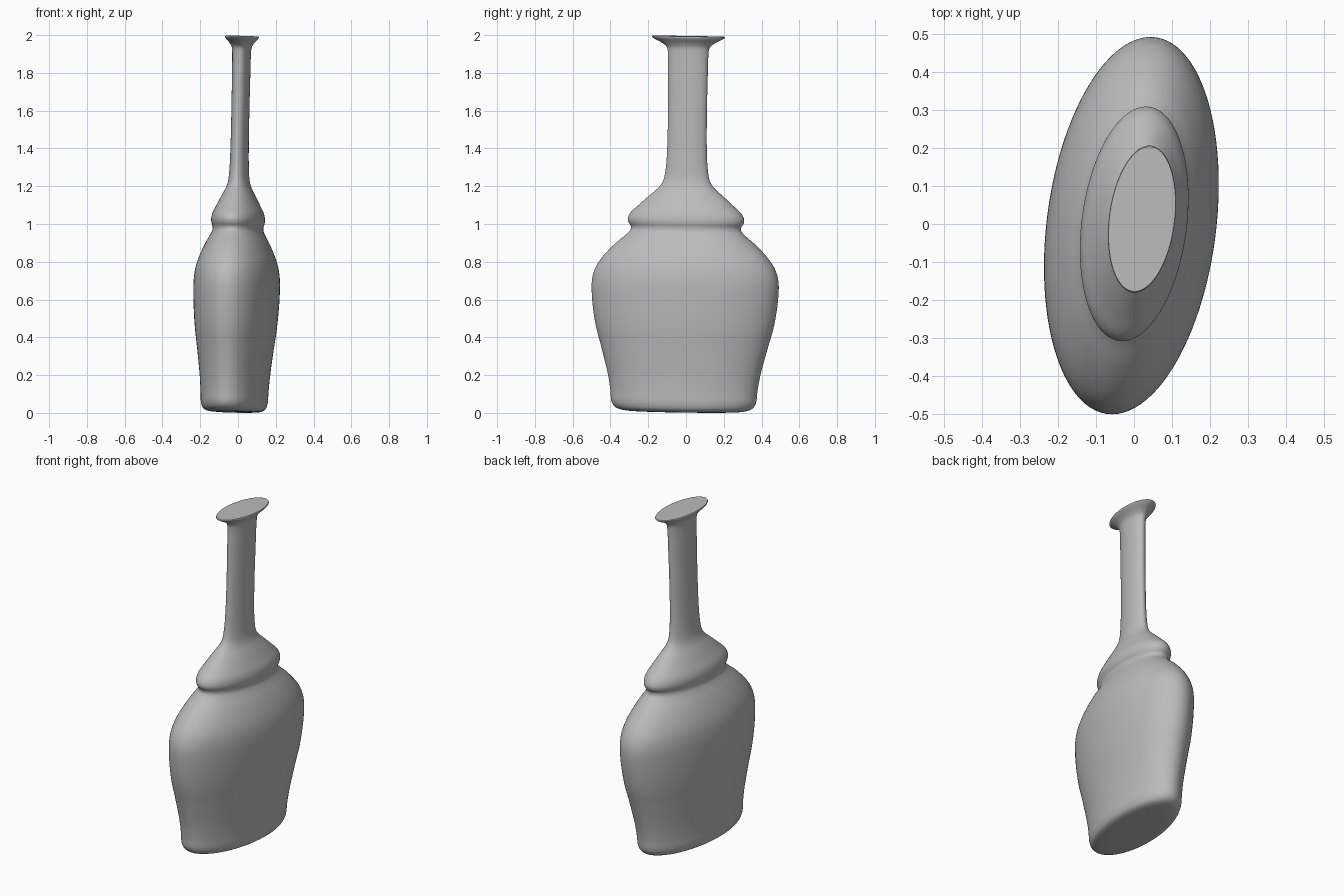
import bpy
import bmesh
from math import sin, cos, pi, sqrt
from mathutils import Vector, Matrix

cube = bpy.data.objects.get("Cube")
if cube:
    bpy.data.objects.remove(cube, do_unlink=True)

SIDES = 96
STEPS = 4
RATIO = 0.463   # narrow over wide radius of the oval section
SKEW = 0.22     # how far the oval is turned

# Glass colour
glass = bpy.data.materials.new("grey")
glass.use_nodes = True
grey = (0.5, 0.5, 0.5, 1)
glass.diffuse_color = grey
glass.node_tree.nodes["Principled BSDF"].inputs["Base Color"].default_value = grey

# Silhouette from base to lip: wide radius, height
profile = [Vector(p) for p in (
    (0.2, 0.009), (0.31, 0.015), (0.36, 0.03), (0.382, 0.06), (0.389, 0.12),
    (0.402, 0.2), (0.44, 0.35), (0.468, 0.45), (0.486, 0.55), (0.495, 0.65),
    (0.493, 0.71), (0.478, 0.765), (0.452, 0.81), (0.415, 0.855), (0.365, 0.905),
    (0.312, 0.95), (0.293, 0.972), (0.292, 0.99), (0.304, 1.01), (0.308, 1.03),
    (0.296, 1.06), (0.25, 1.105), (0.195, 1.155), (0.145, 1.2), (0.123, 1.235),
    (0.111, 1.3), (0.105, 1.4), (0.103, 1.6), (0.105, 1.8), (0.107, 1.9),
    (0.113, 1.94), (0.137, 1.962), (0.18, 1.985), (0.193, 1.995), (0.19, 2.0))]


def smooth_path(points):
    """Pass a rounded curve through the profile points."""
    path = []
    for i in range(len(points) - 1):
        a, b = points[max(i - 1, 0)], points[i]
        c, d = points[i + 1], points[min(i + 2, len(points) - 1)]
        la, lb, lc = [max(sqrt((q - p).length), 0.001)
                      for p, q in ((a, b), (b, c), (c, d))]
        m = (c - b) / lb
        start = m if i == 0 else ((b - a) / la * lb + m * la) / (la + lb)
        end = m if i + 2 == len(points) else (m * lc + (d - c) / lc * lb) / (lb + lc)
        for k in range(STEPS):
            t = k / STEPS
            path.append(b + start * lb * (t - 2 * t**2 + t**3)
                        + (c - b) * (3 * t**2 - 2 * t**3)
                        + end * lb * (t**3 - t**2))
    return path + [points[-1]]


# Bottle body lofted from turned ovals
bm = bmesh.new()
rings = []
for radius, height in smooth_path(profile):
    ring = []
    for k in range(SIDES):
        a = 2 * pi * k / SIDES
        x = radius * RATIO * (cos(a) * sqrt(1 - SKEW**2) + sin(a) * SKEW)
        ring.append(bm.verts.new((x, radius * sin(a), height)))
    rings.append(ring)
for low, high in zip(rings, rings[1:]):
    for k in range(SIDES):
        n = (k + 1) % SIDES
        bm.faces.new((low[k], low[n], high[n], high[k]))
# Flat base and closed mouth
bm.faces.new(rings[0][::-1])
bm.faces.new(rings[-1])

# Slight lean of the whole bottle about mid height
lean = Matrix.Rotation(0.021, 4, "Y") @ Matrix.Rotation(-0.013, 4, "X")
pivot = Matrix.Translation((0, 0, 1))
bm.transform(pivot @ lean @ pivot.inverted())
lowest = min(v.co.z for v in bm.verts)
bm.transform(Matrix.Translation((0, 0, -lowest)))
bmesh.ops.recalc_face_normals(bm, faces=bm.faces)

mesh = bpy.data.meshes.new("bottle")
bm.to_mesh(mesh)
bm.free()
mesh.materials.append(glass)
bottle = bpy.data.objects.new("bottle", mesh)
bpy.context.collection.objects.link(bottle)
bpy.ops.object.select_all(action="DESELECT")
bottle.select_set(True)
bpy.context.view_layer.objects.active = bottle
bpy.ops.object.shade_smooth_by_angle(angle=0.7)
